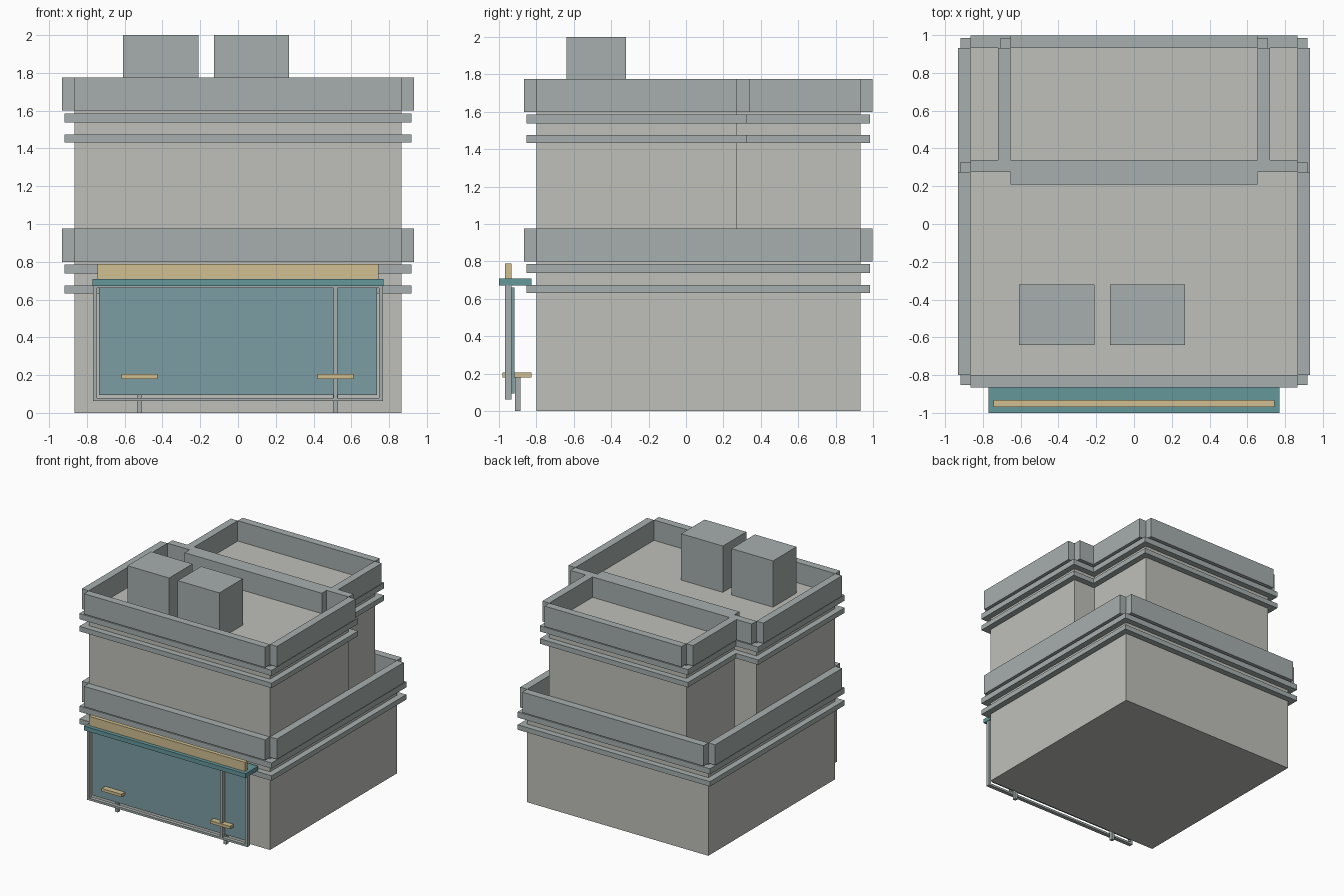
import bpy, bmesh
from mathutils import Vector

if "Cube" in bpy.data.objects:
    bpy.data.objects.remove(bpy.data.objects["Cube"])


def material(name, rgb):
    m = bpy.data.materials.new(name)
    m.diffuse_color = (*rgb, 1)
    m.use_nodes = True
    m.node_tree.nodes["Principled BSDF"].inputs["Base Color"].default_value = m.diffuse_color
    return m


WALL = material("wall_plaster", (0.52, 0.53, 0.49))
TRIM = material("trim_grey", (0.38, 0.43, 0.42))
TEAL = material("teal_paint", (0.13, 0.31, 0.33))
GLASS = material("shop_glass", (0.20, 0.34, 0.37))
WOOD = material("light_wood", (0.63, 0.52, 0.28))


def boxes(name, mat, *spans):
    """One object from boxes given as (x0, x1, y0, y1, z0, z1)."""
    bm = bmesh.new()
    for x0, x1, y0, y1, z0, z1 in spans:
        verts = bmesh.ops.create_cube(bm, size=1)["verts"]
        size = Vector((x1 - x0, y1 - y0, z1 - z0))
        mid = Vector((x0 + x1, y0 + y1, z0 + z1)) / 2
        for v in verts:
            v.co = v.co * size + mid
    me = bpy.data.meshes.new(name)
    bm.to_mesh(me)
    bm.free()
    me.materials.append(mat)
    ob = bpy.data.objects.new(name, me)
    bpy.context.collection.objects.link(ob)
    return ob


def ring(hx, y0, y1, t, z0, z1, corner, inner=0.0):
    """Four strips around a block; corner extends front/back strips over the corners."""
    e = t if corner else 0
    return [(-hx - e, hx + e, y0 - t, y0, z0, z1),
            (-hx - e, hx + e, y1, y1 + t, z0, z1),
            (-hx - t, -hx, y0, y1, z0, z1),
            (hx, hx + t, y0, y1, z0, z1)]


# Building blocks: half width, front, back, base height
H = 0.80
BLOCKS = {"ground_floor": (0.866, -0.80, 0.932, 0.0),
          "upper_front": (0.866, -0.80, 0.274, H),
          "upper_back": (0.655, 0.274, 0.932, H)}

for name, (hx, y0, y1, z) in BLOCKS.items():
    boxes(name + "_walls", WALL, (-hx, hx, y0, y1, z, z + H))
    boxes(name + "_parapet", TRIM, *ring(hx, y0, y1, 0.066, z + H, z + 0.976, False))
    # Two cornice bands under each parapet
    for label, a, b in (("lower", 0.632, 0.675), ("upper", 0.737, 0.786)):
        boxes(f"{name}_{label}_band", TRIM, *ring(hx, y0, y1, 0.053, z + a, z + b, True))

# Rooftop units
for label, x0 in (("left", -0.608), ("right", -0.128)):
    boxes(f"roof_unit_{label}", TRIM, (x0, x0 + 0.398, -0.64, -0.32, 2 * H, 2.0))

# Shop front: glass, frame with one divider, canopy and sign board
boxes("shop_window", GLASS, (-0.735, 0.735, -0.934, -0.916, 0.095, 0.66))
FY = (-0.968, -0.934)
boxes("window_frame", TRIM,
      (-0.767, -0.747, *FY, 0.062, 0.685), (0.747, 0.767, *FY, 0.062, 0.685),
      (-0.747, 0.747, *FY, 0.062, 0.080), (-0.747, 0.747, *FY, 0.662, 0.685),
      (0.505, 0.528, *FY, 0.080, 0.662))
boxes("canopy", TEAL, (-0.771, 0.771, -1.0, -0.826, 0.672, 0.709))
boxes("sign_board", WOOD, (-0.745, 0.745, -0.968, -0.933, 0.709, 0.788))

# Stools passing through the window plane
for label, cx in (("left", -0.521), ("right", 0.516)):
    boxes(f"stool_seat_{label}", WOOD, (cx - 0.095, cx + 0.095, -0.982, -0.827, 0.18, 0.205))
    boxes(f"stool_leg_{label}", TRIM, (cx - 0.013, cx + 0.013, -0.915, -0.886, 0.0, 0.18))
